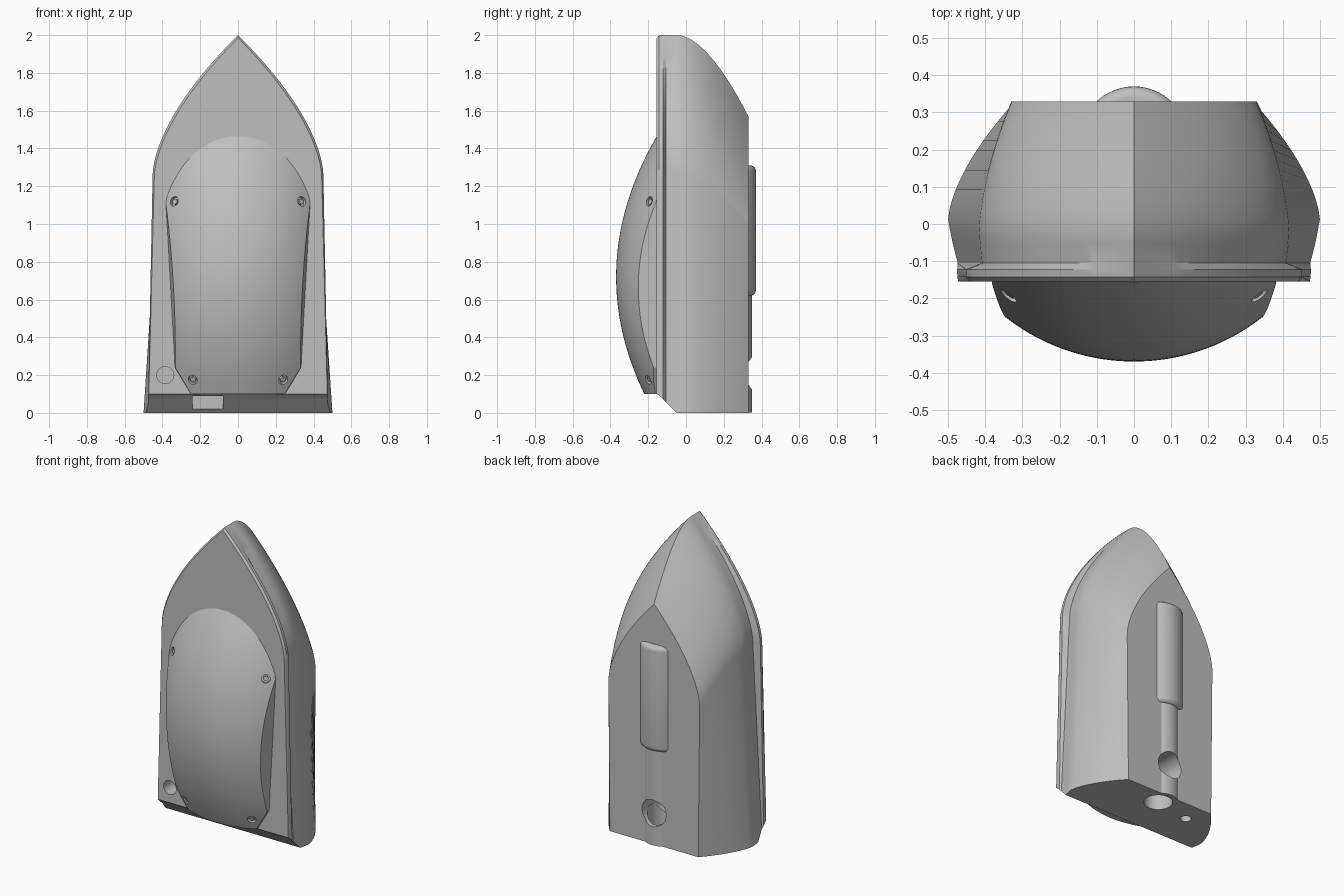
import bpy, bmesh, math
from mathutils import Vector

cube = bpy.data.objects.get("Cube")
if cube:
    bpy.data.objects.remove(cube)

grey = bpy.data.materials.new("plain grey")
grey.use_nodes = True
grey.diffuse_color = (0.52, 0.52, 0.52, 1)
grey.node_tree.nodes["Principled BSDF"].inputs["Base Color"].default_value = (0.52, 0.52, 0.52, 1)


def finish(name, bm):
    bmesh.ops.recalc_face_normals(bm, faces=bm.faces)
    me = bpy.data.meshes.new(name)
    bm.to_mesh(me)
    bm.free()
    me.materials.append(grey)
    ob = bpy.data.objects.new(name, me)
    bpy.context.collection.objects.link(ob)
    return ob


def activate(ob):
    bpy.ops.object.select_all(action='DESELECT')
    ob.select_set(True)
    bpy.context.view_layer.objects.active = ob


def loft(name, rings):
    """Closed solid through rings of equal length."""
    bm = bmesh.new()
    rows = [[bm.verts.new(p) for p in r] for r in rings]
    n = len(rows[0])
    for a, b in zip(rows, rows[1:]):
        for i in range(n):
            j = (i + 1) % n
            bm.faces.new((a[i], a[j], b[j], b[i]))
    bm.faces.new(rows[0])
    bm.faces.new(rows[-1])
    return finish(name, bm)


def rod(name, center, axis, radius, depth, bevel=0):
    bm = bmesh.new()
    bmesh.ops.create_cone(bm, cap_ends=True, segments=64, radius1=radius, radius2=radius, depth=depth)
    if bevel:
        rims = [e for e in bm.edges if abs(e.verts[0].co.z - e.verts[1].co.z) < 1e-4]
        bmesh.ops.bevel(bm, geom=rims, offset=bevel, segments=5, profile=0.5, affect='EDGES')
    turn = Vector(axis).to_track_quat('Z', 'Y').to_matrix()
    bmesh.ops.rotate(bm, matrix=turn, verts=bm.verts)
    bmesh.ops.translate(bm, vec=center, verts=bm.verts)
    return finish(name, bm)


def box(name, center, size):
    bm = bmesh.new()
    bmesh.ops.create_cube(bm, size=1)
    bmesh.ops.scale(bm, vec=size, verts=bm.verts)
    bmesh.ops.translate(bm, vec=center, verts=bm.verts)
    return finish(name, bm)


def cut(ob, cutters):
    activate(ob)
    for c in cutters:
        c.hide_render = True
        mod = ob.modifiers.new("cut", 'BOOLEAN')
        mod.operation, mod.solver, mod.object = 'DIFFERENCE', 'EXACT', c
        bpy.ops.object.modifier_apply(modifier=mod.name)


# Hull: pointed arches lofted from the front flange to the flat back
def arch(y, knuckle, foot, peak):
    low = max(0, min(0.1, -0.05 - y))
    zk = 0.63 * peak
    side = [(foot + (knuckle - foot) * low / zk, low)]
    for i in range(25):
        v = i / 25
        side.append((knuckle * (1 - v ** 1.65), zk + (peak - zk) * v))
    right = [(x, y, z) for x, z in side]
    return right + [(0, y, peak)] + [(-x, y, z) for x, y, z in reversed(right)]


rings = [arch(-0.155, 0.443, 0.475, 1.985),
         arch(-0.142, 0.452, 0.477, 2.0),
         arch(-0.122, 0.452, 0.477, 2.0)]
for y in [-0.105, -0.05] + [-0.04 + 0.37 * i / 14 for i in range(15)]:
    peak = 2 - 0.43 * max(0, (y + 0.04) / 0.37) ** 1.7
    if y < 0.01:
        foot = 0.5 - 0.2 * (0.01 - y)
    else:
        foot = 0.5 - 0.18 * ((y - 0.01) / 0.32) ** 1.6
    knuckle = 0.21 * peak - 0.1 * max(0, -0.01 - y)
    rings.append(arch(y, knuckle, foot, peak))
hull = loft("hull", rings)


# Front cover: shallow dome trimmed by a tapered outline
PLANE, TOP = -0.155, -0.37


def dome(x, z):
    return TOP + 0.56 - math.sqrt(0.56 ** 2 - x * x) + (z - 0.72) ** 2 / 2.58


def half_width(z):
    if z < 0.24:
        return 0.25 + 0.085 * (z - 0.1) / 0.14
    w = 0.335 + 0.05 * min(1, (z - 0.24) / 0.91)
    room = max(0, PLANE - TOP - (z - 0.72) ** 2 / 2.58)
    return min(w, math.sqrt(0.56 ** 2 - (0.56 - room) ** 2) + 0.001)


heights = [0.1, 0.17] + [0.24 + 0.91 * i / 24 for i in range(24)]
heights += [1.15 + 0.314 * (1 - (1 - i / 16) ** 2) for i in range(17)]
rings = []
for z in heights:
    w = half_width(z)
    edge = w - 0.2 * max(0, PLANE - dome(w, z))
    xs = [edge * (i / 16 - 1) for i in range(33)]
    top = [(x, min(dome(x, z), PLANE + 0.002), z) for x in xs]
    rings.append([(-w, PLANE + 0.01, z)] + top + [(w, PLANE + 0.01, z)])
cover = loft("front_cover", rings)

# Screws sunk into the cover
parts = [hull, cover]
screw_cutters = []
for sx in (-1, 1):
    for x, z in ((0.338, 1.12), (0.24, 0.175)):
        x *= sx
        n = Vector((x / math.sqrt(0.56 ** 2 - x * x), -1, (z - 0.72) / 1.29)).normalized()
        p = Vector((x, dome(x, z), z))
        screw_cutters.append(rod("screw_cutter", p, n, 0.026, 0.04))
        parts.append(rod("screw", p - n * 0.015, n, 0.015, 0.02))
cut(cover, screw_cutters)

# Rear pod and cable tube
pod = rod("rear_pod", (0, 0.225, 0.965), (0, 0, 1), 0.145, 0.69, 0.03)
tube = rod("cable_tube", (0, 0.235, 0.32), (0, 0, 1), 0.115, 0.638)
parts += [pod, tube]

# Holes through the back, bottom and front
back_hole = rod("back_hole_cutter", (0, 0.3, 0.21), (0, 1, 0), 0.087, 0.36)
bottom_hole = rod("bottom_hole_cutter", (0.01, 0.235, 0.05), (0, 0, 1), 0.085, 0.3)
small_hole = rod("small_hole_cutter", (-0.24, 0.19, 0), (0, 0, 1), 0.033, 0.2)
front_hole = rod("front_hole_cutter", (-0.385, -0.15, 0.2), (0, 1, 0), 0.045, 0.24)
pocket = box("pocket_cutter", (-0.16, -0.18, 0.055), (0.16, 0.23, 0.07))
base_trim = box("base_cutter", (0, 0.2, -0.5), (1, 1, 1))
cut(hull, [back_hole, bottom_hole, small_hole, front_hole, pocket])
cut(tube, [base_trim, back_hole, bottom_hole])
for c in screw_cutters + [back_hole, bottom_hole, small_hole, front_hole, pocket, base_trim]:
    bpy.data.objects.remove(c)

# Smooth shading with sharp creases
for ob in parts:
    activate(ob)
    bpy.ops.object.shade_smooth_by_angle(angle=math.radians(25))
